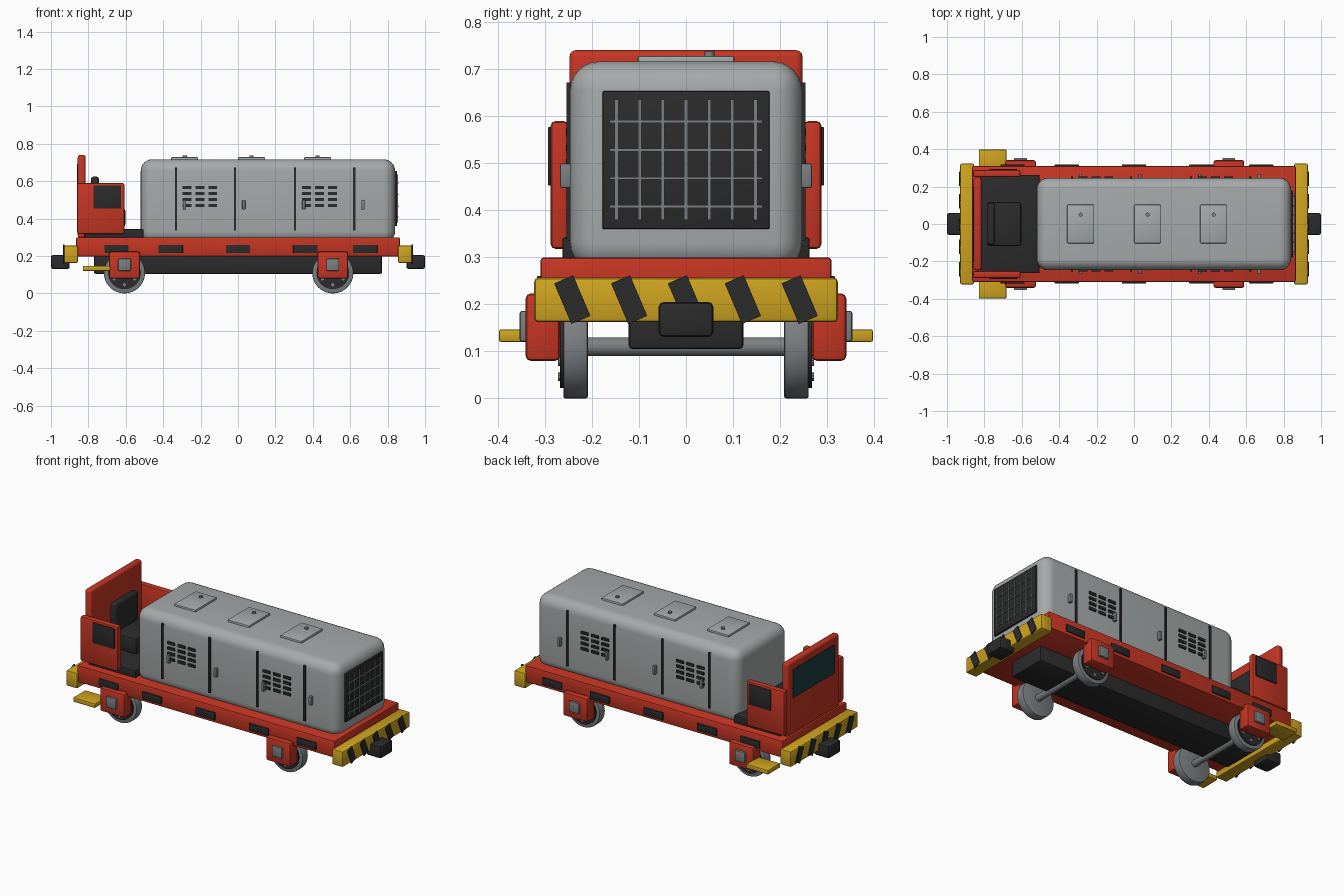
import bpy, bmesh, math
from mathutils import Matrix, Vector

if "Cube" in bpy.data.objects:
    bpy.data.objects.remove(bpy.data.objects["Cube"])


def material(name, rgb):
    m = bpy.data.materials.new(name)
    m.diffuse_color = (*rgb, 1)
    m.use_nodes = True
    m.node_tree.nodes["Principled BSDF"].inputs["Base Color"].default_value = m.diffuse_color
    return m


RED = material("red_paint", (0.56, 0.036, 0.017))
GREY = material("light_grey_paint", (0.38, 0.40, 0.40))
DARK = material("dark_rubber", (0.024, 0.024, 0.024))
YELLOW = material("safety_yellow", (0.62, 0.37, 0.014))
STEEL = material("steel", (0.20, 0.215, 0.225))
GLASS = material("tinted_glass", (0.012, 0.045, 0.055))


def finish(bm, name, mat):
    me = bpy.data.meshes.new(name)
    bm.to_mesh(me)
    bm.free()
    me.materials.append(mat)
    me.shade_smooth()
    me.set_sharp_from_angle(angle=math.radians(32))
    ob = bpy.data.objects.new(name, me)
    bpy.context.collection.objects.link(ob)
    return ob


def box(name, mat, x, y, z, bevel=0.0, seg=2, tilt=0.0):
    """Box from (min, max) ranges, optionally bevelled and tilted about x."""
    bm = bmesh.new()
    size = (x[1] - x[0], y[1] - y[0], z[1] - z[0])
    mid = Vector((sum(x) / 2, sum(y) / 2, sum(z) / 2))
    bmesh.ops.create_cube(bm, size=1, matrix=Matrix.Diagonal((*size, 1)))
    if bevel:
        bmesh.ops.bevel(bm, geom=bm.edges[:], offset=bevel, segments=seg,
                        profile=0.5, affect='EDGES')
    bmesh.ops.transform(bm, matrix=Matrix.Translation(mid) @ Matrix.Rotation(tilt, 4, 'X'),
                        verts=bm.verts)
    return finish(bm, name, mat)


def side_boxes(name, mat, x, y, z, bevel=0.0):
    """The same box on both long sides."""
    box(name + "_near", mat, x, (-y[1], -y[0]), z, bevel)
    box(name + "_far", mat, x, y, z, bevel)


def cylinder(name, mat, center, radius, depth, axis='Y', sides=32, bevel=0.0):
    bm = bmesh.new()
    bmesh.ops.create_cone(bm, cap_ends=True, segments=sides, radius1=radius,
                          radius2=radius, depth=depth)
    if bevel:
        rims = [e for e in bm.edges if abs(e.verts[0].co.z - e.verts[1].co.z) < 1e-5]
        bmesh.ops.bevel(bm, geom=rims, offset=bevel, segments=2, profile=0.5, affect='EDGES')
    rot = Matrix.Rotation(math.pi / 2, 4, 'X') if axis == 'Y' else Matrix()
    bmesh.ops.transform(bm, matrix=Matrix.Translation(center) @ rot, verts=bm.verts)
    return finish(bm, name, mat)


# Chassis deck and underframe
box("chassis_deck", RED, (-0.865, 0.865), (-0.31, 0.31), (0.197, 0.30), 0.008)
box("underframe", DARK, (-0.77, 0.77), (-0.122, 0.122), (0.105, 0.21), 0.008)
for i, x in enumerate((-0.65, -0.36, 0, 0.36, 0.68)):
    side_boxes(f"deck_pocket_{i}", DARK, (x - 0.065, x + 0.065), (0.305, 0.317),
               (0.215, 0.26), 0.002)

# End beams with hazard stripes and couplers
for s, end in ((-1, "cab"), (1, "grille")):
    def span(a, b):
        return tuple(sorted((s * a, s * b)))
    box(f"{end}_end_beam", YELLOW, span(0.855, 0.93), (-0.323, 0.323), (0.162, 0.257), 0.009)
    box(f"{end}_coupler", DARK, span(0.90, 1.0), (-0.058, 0.058), (0.131, 0.205), 0.01)
    for i in range(5):
        y = (i - 2) * 0.121
        box(f"{end}_stripe_{i}", DARK, span(0.927, 0.935), (y - 0.022, y + 0.022),
            (0.163, 0.257), tilt=math.radians(23))

# Wheels, axles and axle boxes
for x, end in ((-0.607, "cab"), (0.507, "grille")):
    cylinder(f"{end}_axle", STEEL, (x, 0, 0.11), 0.02, 0.5)
    for s, side in ((-1, "near"), (1, "far")):
        n = f"{end}_{side}"
        cylinder(f"{n}_wheel", STEEL, (x, s * 0.235, 0.11), 0.11, 0.052, sides=48, bevel=0.004)
        cylinder(f"{n}_wheel_disc", DARK, (x, s * 0.262, 0.11), 0.088, 0.012)
        for k in range(6):
            a = math.radians(30 + 60 * k)
            cylinder(f"{n}_wheel_bolt_{k}", STEEL,
                     (x + 0.064 * math.cos(a), s * 0.268, 0.11 + 0.064 * math.sin(a)),
                     0.009, 0.008, sides=10)
    side_boxes(f"{end}_axle_box", RED, (x - 0.082, x + 0.082), (0.268, 0.341),
               (0.08, 0.223), 0.01)
    side_boxes(f"{end}_axle_cap", STEEL, (x - 0.034, x + 0.034), (0.335, 0.354),
               (0.121, 0.186), 0.005)

# Boarding steps
side_boxes("step", YELLOW, (-0.83, -0.682), (0.28, 0.398), (0.12, 0.147), 0.005)

# Rounded engine housing
box("engine_housing", GREY, (-0.52, 0.84), (-0.247, 0.247), (0.27, 0.717), 0.062, seg=6)

# Door seams and handles
for i, x in enumerate((-0.332, -0.016, 0.305, 0.622)):
    side_boxes(f"door_seam_{i}", DARK, (x - 0.006, x + 0.006), (0.242, 0.254), (0.336, 0.672))
    side_boxes(f"door_handle_{i}", STEEL, (x + 0.038, x + 0.055), (0.243, 0.268),
               (0.448, 0.50), 0.004)

# Louvre slots, three columns by four rows in two doors
for g, x0 in enumerate((-0.273, 0.367)):
    for c in range(3):
        for r in range(4):
            x, z = x0 + 0.069 * c, 0.469 + 0.0325 * r
            side_boxes(f"louvre_{g}_{c}_{r}", DARK, (x - 0.024, x + 0.024), (0.243, 0.255),
                       (z - 0.008, z + 0.008))

# Roof hatches
for i, x in enumerate((-0.285, 0.073, 0.426)):
    box(f"roof_hatch_{i}", GREY, (x - 0.072, x + 0.072), (-0.103, 0.103), (0.71, 0.729), 0.005)
    cylinder(f"hatch_knob_{i}", STEEL, (x, 0.05, 0.731), 0.011, 0.014, 'Z', 12)

# Radiator grille
box("radiator_panel", DARK, (0.83, 0.851), (-0.178, 0.178), (0.36, 0.654), 0.004)
for i in range(7):
    y = (i - 3) * 0.0493
    box(f"grille_upright_{i}", STEEL, (0.848, 0.856), (y - 0.004, y + 0.004), (0.38, 0.636))
for i in range(4):
    z = 0.408 + 0.0603 * i
    box(f"grille_crossbar_{i}", STEEL, (0.848, 0.858), (-0.163, 0.163), (z - 0.003, z + 0.003))

# Driver cab: floor, screen wall, side walls and seat
box("cab_floor", DARK, (-0.82, -0.505), (-0.263, 0.263), (0.295, 0.343), 0.006)
box("screen_wall", RED, (-0.857, -0.815), (-0.248, 0.248), (0.295, 0.741), 0.014, seg=3)
box("windscreen", GLASS, (-0.862, -0.854), (-0.20, 0.20), (0.52, 0.692))
side_boxes("cab_side_wall", RED, (-0.86, -0.607), (0.25, 0.288), (0.318, 0.59), 0.01)
side_boxes("cab_side_window", DARK, (-0.772, -0.626), (0.284, 0.294), (0.453, 0.577), 0.002)
box("seat_base", DARK, (-0.76, -0.64), (-0.08, 0.08), (0.335, 0.38), 0.004)
box("seat_cushion", DARK, (-0.785, -0.602), (-0.118, 0.118), (0.355, 0.455), 0.014)
box("seat_back", DARK, (-0.787, -0.743), (-0.112, 0.112), (0.42, 0.625), 0.016, seg=3)
